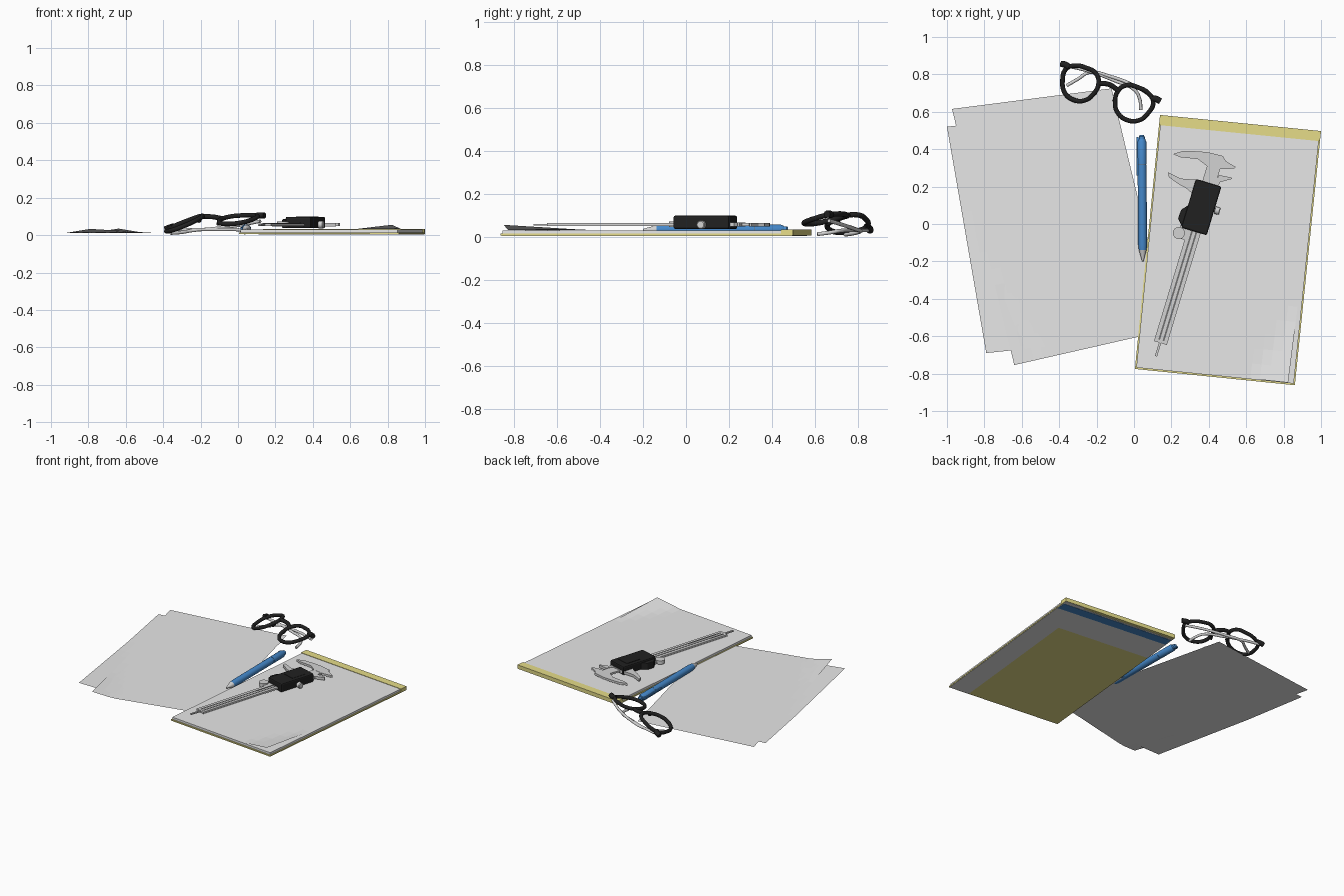
import bpy, bmesh, math
from mathutils import Vector

if "Cube" in bpy.data.objects:
    bpy.data.objects.remove(bpy.data.objects["Cube"])

def mat(name, r, g, b):
    m = bpy.data.materials.new(name)
    m.diffuse_color = (r, g, b, 1)
    m.use_nodes = True
    m.node_tree.nodes["Principled BSDF"].inputs["Base Color"].default_value = m.diffuse_color
    return m

PAPER = mat("paper white", .8, .8, .8)
YELLOW = mat("pad yellow", .79, .72, .25)
BLUE = mat("pen blue", .06, .25, .6)
BLACK = mat("black plastic", .015, .015, .015)
METAL = mat("metal grey", .65, .65, .65)
DARK = mat("groove grey", .16, .16, .16)

def finish(name, bm, m):
    me = bpy.data.meshes.new(name)
    bm.to_mesh(me)
    bm.free()
    me.materials.append(m)
    ob = bpy.data.objects.new(name, me)
    bpy.context.collection.objects.link(ob)
    return ob

def prism(name, pts, z0, z1, m, bevel=0):
    """Extrude a 2D outline from z0 to z1."""
    bm = bmesh.new()
    f = bm.faces.new([bm.verts.new((p[0], p[1], z0)) for p in pts])
    top = bmesh.ops.extrude_face_region(bm, geom=[f])
    bmesh.ops.translate(bm, vec=(0, 0, z1 - z0),
                        verts=[v for v in top["geom"] if isinstance(v, bmesh.types.BMVert)])
    bmesh.ops.recalc_face_normals(bm, faces=bm.faces)
    ob = finish(name, bm, m)
    if bevel:
        b = ob.modifiers.new("bevel", "BEVEL")
        b.width, b.segments = bevel, 2
    return ob

def bilinear(c, u, v):
    a, b, d, e = [Vector(p) for p in c]   # bottom left, bottom right, top right, top left
    return a.lerp(b, u).lerp(e.lerp(d, u), v)

def sheet(name, c, z, lift, uc, vc, flip=False, n=16):
    """Thin page with one front corner curling up."""
    bm = bmesh.new()
    g = []
    for j in range(n + 1):
        row = []
        for i in range(n + 1):
            u, v = i / n, j / n
            p = bilinear(c, u, v)
            d = max(0, 1 - (1 - u if flip else u) / uc - v / vc)
            row.append(bm.verts.new((p.x, p.y, z + lift * d)))
        g.append(row)
    for j in range(n):
        for i in range(n):
            bm.faces.new((g[j][i], g[j][i + 1], g[j + 1][i + 1], g[j + 1][i]))
    return finish(name, bm, PAPER)

def lathe(name, prof, origin, axis, m, n=20):
    """Revolve (distance, radius) pairs around an axis."""
    axis = Vector(axis).normalized()
    s = axis.orthogonal().normalized()
    t = axis.cross(s)
    bm = bmesh.new()
    rings = []
    for d, r in prof:
        rings.append([bm.verts.new(Vector(origin) + axis * d
                      + (s * math.cos(2 * math.pi * k / n) + t * math.sin(2 * math.pi * k / n)) * r)
                      for k in range(n)])
    for a, b in zip(rings, rings[1:]):
        for k in range(n):
            bm.faces.new((a[k], a[(k + 1) % n], b[(k + 1) % n], b[k]))
    bm.faces.new(rings[0][::-1])
    bm.faces.new(rings[-1])
    bmesh.ops.recalc_face_normals(bm, faces=bm.faces)
    ob = finish(name, bm, m)
    for p in ob.data.polygons:
        p.use_smooth = len(p.vertices) == 4
    ob.data.set_sharp_from_angle(angle=math.radians(35))
    return ob

def tube(name, pts, r, m, closed=False):
    cu = bpy.data.curves.new(name, "CURVE")
    cu.dimensions = "3D"
    cu.bevel_depth, cu.bevel_resolution, cu.resolution_u = r, 3, 6
    cu.use_fill_caps = True
    sp = cu.splines.new("BEZIER")
    sp.bezier_points.add(len(pts) - 1)
    for bp, p in zip(sp.bezier_points, pts):
        bp.co = p
        bp.handle_left_type = bp.handle_right_type = "AUTO"
    sp.use_cyclic_u = closed
    cu.materials.append(m)
    ob = bpy.data.objects.new(name, cu)
    bpy.context.collection.objects.link(ob)
    return ob

# Loose sheets
sheet("lower_sheet", [(-.79, -.69), (.06, -.6), (-.09, .625), (-1, .52)], .0115, .022, .4, .62)
sheet("upper_sheet", [(-.64, -.754), (.19, -.565), (-.12, .725), (-.973, .615)], .013, .022, .16, .4)

# Writing pad
PAD = [(.005, -.775), (.86, -.862), (1, .497), (.139, .583)]
def patch(u0, u1, v0, v1):
    return [bilinear(PAD, u, v) for u, v in ((u0, v0), (u1, v0), (u1, v1), (u0, v1))]
prism("pad_backing", PAD, .006, .015, YELLOW)
prism("pad_pages", patch(.008, .992, .006, .97), .015, .03, PAPER)
prism("pad_binding", patch(0, 1, .96, 1), .0065, .034, YELLOW)
prism("underside_side_strip", patch(.82, .997, .003, .997), .0045, .006, PAPER)
prism("underside_top_strip", patch(.003, .82, .77, .985), .0045, .006, PAPER)
prism("underside_tape", patch(.01, .99, .925, .975), .003, .0045, BLUE)
sheet("pad_top_sheet", [bilinear(PAD, .01, .01), (.824, -.848), bilinear(PAD, .992, .965),
      bilinear(PAD, .008, .965)], .0315, .024, .25, .3, True)

# Pen
P0, AX = (.047, -.2, .033), (-.008, 1, 0)
lathe("pen_tip", [(0, .004), (.012, .007), (.062, .021)], P0, AX, METAL)
lathe("pen_barrel", [(.062, .021), (.09, .024), (.518, .024)], P0, AX, BLUE)
lathe("pen_ring", [(.516, .0225), (.523, .0225)], P0, AX, DARK)
lathe("pen_cap", [(.521, .0245), (.64, .0245), (.655, .018)], P0, AX, BLUE)
lathe("pen_button", [(.65, .016), (.668, .016), (.675, .011)], P0, AX, BLUE)
prism("pen_clip", [(.013, .26), (.023, .26), (.023, .465), (.013, .465)], .03, .042, BLUE, .002)
prism("pen_clip_bridge", [(.014, .435), (.045, .435), (.045, .462), (.014, .462)], .03, .044, BLUE)

# Caliper: local coordinates are (across, along) the beam
D, Q, O = Vector((.29, .957)), Vector((.957, -.29)), Vector((.363, .096))
def L(pts):
    return [O + Q * a + D * b for a, b in pts]
def bar(name, a0, a1, b0, b1, z0, z1, m, bevel=0):
    return prism(name, L([(a0, b0), (a1, b0), (a1, b1), (a0, b1)]), z0, z1, m, bevel)
bar("caliper_beam", -.036, .036, -.765, .27, .05, .063, METAL)
for i, a in enumerate((-.016, .008)):
    bar("beam_groove_%d" % i, a, a + .009, -.75, -.14, .063, .0645, DARK)
bar("depth_rod", -.008, .004, -.84, -.7, .052, .06, METAL)
prism("fixed_jaw", L([(-.229, .221), (-.183, .252), (-.12, .27), (-.058, .284), (.03, .289), (.053, .267),
      (.113, .252), (.108, .242), (.045, .22), (-.03, .21), (-.093, .234), (-.188, .216)]), .049, .064, METAL)
prism("sliding_jaw", L([(-.227, .121), (-.214, .097), (-.15, .075), (-.105, .066), (-.05, .04), (.05, .06),
      (.055, .15), (.112, .185), (.106, .192), (.04, .185), (.03, .14), (-.05, .13), (-.15, .108)]),
      .047, .066, METAL)
bar("display_housing", -.072, .07, -.142, .129, .037, .098, BLACK, .008)
bar("display_window", -.045, .045, -.03, .08, .097, .1, BLACK)
prism("housing_grip", L([(-.06, -.005), (-.1, -.05), (-.103, -.1), (-.065, -.14)]), .037, .085, BLACK, .004)
w = L([(-.076, -.174)])[0]
lathe("thumb_wheel", [(0, .032), (.026, .032)], (w.x, w.y, .046), (0, 0, 1), METAL)
bar("wheel_bracket", -.08, -.02, -.2, -.13, .05, .063, METAL)
k = L([(.06, .0)])[0]
lathe("lock_screw", [(0, .01), (.012, .01), (.013, .02), (.036, .02), (.04, .016)],
      (k.x, k.y, .056), (Q.x, Q.y, 0), METAL)

# Eyeglasses: each lens has its own plane, mirrored by s
frames = [("left", 1, Vector((-.289, .754, .06)), Vector((.9, -.34, .33))),
          ("right", -1, Vector((-.005, .647, .084)), Vector((.93, -.352, .05)))]
E2 = Vector((.34, .905, .24))
def on_lens(f, a, b):
    return f[2] + f[3] * (a * f[1]) + E2 * b
RIM = [(.098, .035), (.092, -.03), (.06, -.08), (0, -.1), (-.06, -.08), (-.096, -.02),
       (-.1, .045), (-.06, .08), (0, .09), (.065, .08)]
for f in frames:
    tube(f[0] + "_rim", [on_lens(f, a, b) for a, b in RIM], .0125, BLACK, True)
    tube(f[0] + "_lug", [on_lens(f, a, b) for a, b in ((-.085, .06), (-.11, .066), (-.135, .062))], .017, BLACK)
    tube(f[0] + "_nose_pad", [on_lens(f, a, b) - Vector((0, 0, .012))
                              for a, b in ((.098, -.005), (.1, -.03))], .009, BLACK)
pa, pb = on_lens(frames[0], .097, .035), on_lens(frames[1], .097, .035)
tube("bridge", [pa, (pa + pb) / 2 + E2 * .014, pb], .0135, BLACK)

# Folded temples
tube("left_temple", [(-.385, .85, .03), (-.25, .82, .03), (-.1, .765, .03), (.005, .715, .028),
     (.03, .67, .02), (.037, .61, .012)], .009, METAL)
tube("right_temple", [(.12, .665, .075), (.02, .73, .055), (-.13, .79, .035), (-.24, .81, .025),
     (-.3, .775, .015), (-.36, .74, .01)], .009, METAL)
